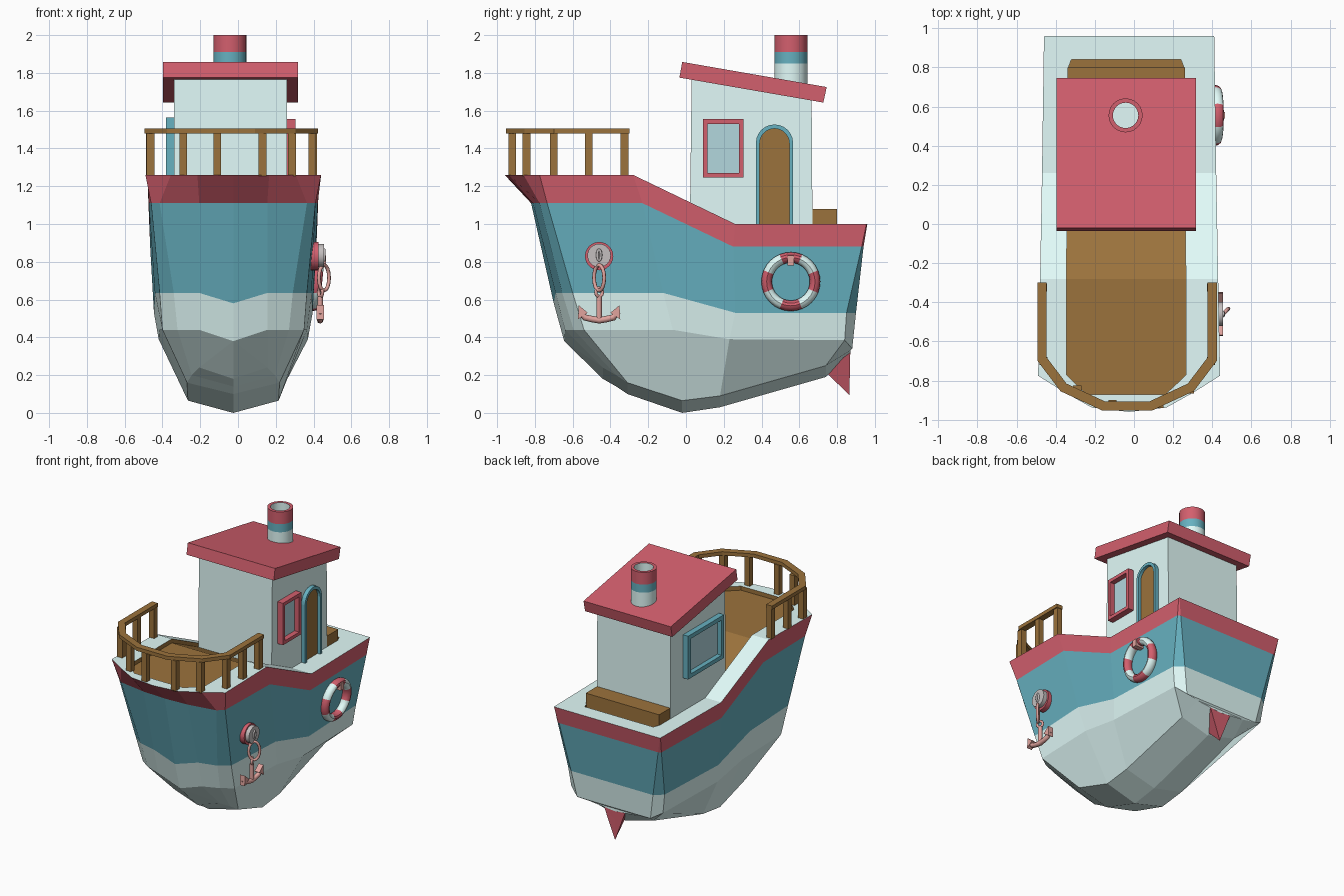
import bpy, bmesh, math
from math import sin, cos, pi
from mathutils import Vector

if "Cube" in bpy.data.objects:
    bpy.data.objects.remove(bpy.data.objects["Cube"])


def mat(name, r, g, b):
    m = bpy.data.materials.new(name)
    m.diffuse_color = (r, g, b, 1)
    m.use_nodes = True
    m.node_tree.nodes["Principled BSDF"].inputs["Base Color"].default_value = m.diffuse_color
    return m


RED = mat("red", .65, .115, .155)
TEAL = mat("teal", .135, .44, .53)
WHITE = mat("pale", .76, .97, .95)
WOOD = mat("wood", .33, .17, .045)
GLASS = mat("glass", .45, .68, .73)
PINK = mat("pink", .75, .37, .34)
GREY = mat("grey", .55, .52, .52)
XC = -.025   # hull centre
CC = -.04    # cabin and deck centre


def skin(name, rows, pick, wrap=False, caps=False, smooth=False):
    """Skin closed loops of points; pick(row, column) gives each face's material."""
    bm = bmesh.new()
    me = bpy.data.meshes.new(name)
    grid = [[bm.verts.new(p) for p in row] for row in rows]
    n, slots = len(rows[0]), []
    for i in range(len(rows) if wrap else len(rows) - 1):
        a, b = grid[i], grid[(i + 1) % len(rows)]
        for j in range(n):
            k = (j + 1) % n
            f = bm.faces.new((a[j], a[k], b[k], b[j]))
            m = pick(i, j)
            if m not in slots:
                slots.append(m)
            f.material_index = slots.index(m)
    if caps:
        bm.faces.new(grid[0])
        bm.faces.new(grid[-1])
    bmesh.ops.remove_doubles(bm, verts=bm.verts, dist=.0005)
    bmesh.ops.recalc_face_normals(bm, faces=bm.faces)
    bm.to_mesh(me)
    bm.free()
    for m in slots:
        me.materials.append(m)
    ob = bpy.data.objects.new(name, me)
    bpy.context.collection.objects.link(ob)
    if smooth:
        bpy.ops.object.select_all(action='DESELECT')
        ob.select_set(True)
        bpy.context.view_layer.objects.active = ob
        bpy.ops.object.shade_smooth_by_angle(angle=math.radians(35))
    return ob


def prism(name, pts, x0, x1, m, smooth=False):
    """Extrude a (y, z) outline along x."""
    return skin(name, [[(x, y, z) for y, z in pts] for x in (x0, x1)],
                lambda i, j: m, caps=True, smooth=smooth)


def frame(name, outer, inner, x0, x1, m):
    """Hollow frame between two (y, z) outlines."""
    rows = [[(x, y, z) for y, z in o]
            for o, x in ((outer, x0), (outer, x1), (inner, x1), (inner, x0))]
    return skin(name, rows, lambda i, j: m, wrap=True)


def rect(y0, y1, z0, z1):
    return [(y0, z0), (y1, z0), (y1, z1), (y0, z1)]


def circle(cy, cz, r, n=24):
    return [(cy + r * cos(2 * pi * i / n), cz + r * sin(2 * pi * i / n)) for i in range(n)]


def arch(y0, y1, z0, top, n=12):
    r, c = (y1 - y0) / 2, (y0 + y1) / 2
    return [(y0, z0), (y1, z0)] + [(c + r * cos(pi * i / n), top - r + r * sin(pi * i / n))
                                   for i in range(n + 1)]


def tube(name, pts, r, m, closed=False):
    cu = bpy.data.curves.new(name, 'CURVE')
    cu.dimensions, cu.bevel_depth, cu.bevel_resolution = '3D', r, 2
    cu.use_fill_caps = True
    sp = cu.splines.new('POLY')
    sp.points.add(len(pts) - 1)
    for p, q in zip(sp.points, pts):
        p.co = (*q, 1)
    sp.use_cyclic_u = closed
    cu.materials.append(m)
    ob = bpy.data.objects.new(name, cu)
    bpy.context.collection.objects.link(ob)
    return ob


# Hull: nine stations from stem to transom centre, one row per colour line
def ring(xs, ys, zs, c=XC):
    half = list(zip(xs, ys, zs))
    return [(c + x, y, z) for x, y, z in half] + [(c - x, y, z) for x, y, z in half[-2:0:-1]]


sheer = [1.26] * 5 + [1.0] * 4
deck = [1.23] * 5 + [.97] * 4
in_x = [0, .20, .265, .305, .305, .30, .295, .28, 0]
in_y = [-.872, -.87, -.81, -.77, -.28, .26, .80, .84, .84]
bilge_y = [-.645, -.44, -.37, -.31, -.02, .18, .74, .87, .87]
rows = [
    ring([0] * 9, in_y, deck, CC),
    ring(in_x, in_y, deck, CC),
    ring(in_x, in_y, sheer, CC),
    ring([0, .19, .33, .465, .455, .445, .435, .433, 0],
         [-.96, -.938, -.86, -.775, -.28, .26, .955, .96, .96], sheer),
    ring([0, .18, .39, .435, .447, .44, .425, .405, 0],
         [-.82, -.81, -.775, -.735, -.23, .25, .93, .94, .94], [1.11] * 5 + [.88] * 4),
    ring([0, .18, .315, .39, .415, .42, .395, .335, 0],
         [-.70, -.69, -.655, -.60, -.12, .26, .85, .90, .90], [.58] + [.635] * 4 + [.53] * 4),
    ring([0, .18, .295, .375, .39, .395, .375, .30, 0],
         [-.645, -.64, -.595, -.54, -.07, .23, .84, .88, .88],
         [.38] + [.44] * 4 + [.39, .385, .34, .34]),
    ring([0, .18, .22, .245, .24, .24, .225, .20, 0], bilge_y,
         [.38, .24, .20, .16, .065, .09, .25, .33, .33]),
    ring([0] * 9, bilge_y, [.38, .18, .14, .10, 0, .03, .19, .31, .31]),
]
bands = [WOOD, WOOD, WHITE, RED, TEAL, WHITE, WHITE, WHITE]
skin("hull", rows, lambda i, j: bands[i])

# Rudder wedge
back = [(XC - .09, .87, .33), (XC + .09, .87, .33), (XC, .865, .095)]
skin("rudder", [[(XC, .868, .25)] * 3, back, [(XC, .735, .22)] * 3], lambda i, j: RED)

# Cabin, sloping roof and stern bench
prism("cabin", [(.02, .95), (.67, .95), (.665, 1.67), (.03, 1.78)], CC - .30, CC + .30, WHITE)
prism("roof", [(-.035, 1.775), (.727, 1.643), (.745, 1.725), (-.02, 1.858)], CC - .357, CC + .357, RED)
prism("stern_bench", rect(.67, .80, .95, 1.08), CC - .30, CC + .30, WOOD)

# Hollow funnel with colour bands
profile = [(.087, 1.68), (.087, 1.85), (.087, 1.91), (.087, 2.0), (.065, 2.0), (.065, 1.80), (0, 1.80)]
funnel = [WHITE, TEAL, RED, RED, WHITE, WHITE]
skin("funnel", [[(x, y, z) for x, y in circle(-.043, .555, r)] for r, z in profile],
     lambda i, j: funnel[i], smooth=True)

# Windows and door
frame("right_window_frame", rect(.09, .305, 1.245, 1.555), rect(.115, .28, 1.27, 1.53), .25, .305, RED)
prism("right_window_glass", rect(.11, .285, 1.265, 1.535), .25, .267, GLASS)
frame("left_window_frame", rect(.10, .52, 1.245, 1.565), rect(.13, .49, 1.275, 1.535), -.33, -.382, TEAL)
prism("left_window_glass", rect(.125, .495, 1.27, 1.54), -.33, -.347, GLASS)
frame("door_frame", arch(.37, .567, .97, 1.527), arch(.39, .547, .98, 1.505), .25, .29, TEAL)
prism("door", arch(.388, .549, .97, 1.507), .25, .268, WOOD)

# Bow railing: mitred handrail and posts
half = [(.435, -.30), (.435, -.69), (.325, -.835), (.12, -.93)]
path = [Vector((x - .035, y)) for x, y in half] + [Vector((-x - .035, y)) for x, y in half[::-1]]
loops = []
for i, p in enumerate(path):
    a = (p - path[i - 1]).normalized() if i else None
    b = (path[i + 1] - p).normalized() if i < len(path) - 1 else a
    a = a or b
    t = (a + b).normalized()
    n = Vector((-t.y, t.x)) * .024 / t.dot(a)
    q, r = p + n, p - n
    loops.append([(q.x, q.y, 1.478), (r.x, r.y, 1.478), (r.x, r.y, 1.505), (q.x, q.y, 1.505)])
skin("handrail", loops, lambda i, j: WOOD, caps=True)
for k, (xl, xr, y) in enumerate([(-.465, .395, -.325), (-.467, .397, -.515), (-.463, .393, -.70),
                                 (-.29, .285, -.845), (-.11, .13, -.92)]):
    for c, side in ((xl, "left"), (xr, "right")):
        prism(f"rail_post_{side}_{k}", rect(y - .021, y + .021, 1.255, 1.48), c - .021, c + .021, WOOD)

# Life ring tilted with the hull side, and its hook
loops = []
for i in range(32):
    u = 2 * pi * i / 32
    row = []
    for k in range(12):
        v = 2 * pi * k / 12
        r = .128 + .028 * cos(v)
        row.append((.412 + .034 * sin(v) + .10 * r * sin(u), .555 + r * cos(u), .695 + r * sin(u)))
    loops.append(row)
skin("life_ring", loops, lambda i, j: WHITE if (i + 2) // 4 % 2 else RED, wrap=True, smooth=True)
prism("life_ring_hook", rect(.538, .573, .78, .832), .37, .465, PINK)

# Anchor hub, chain and anchor
AY = -.46
prism("anchor_hub", circle(AY, .83, .075), .33, .425, RED, smooth=True)
prism("anchor_hub_cap", circle(AY, .833, .062), .42, .455, GREY, smooth=True)


def oval(w, h, cz, cx, turn):
    """Upright oval loop turned about its vertical axis; 0 faces the side."""
    s, c = sin(turn), cos(turn)
    return [(cx + s * w * cos(2 * pi * i / 16), AY + c * w * cos(2 * pi * i / 16),
             cz + h * sin(2 * pi * i / 16)) for i in range(16)]


tube("hub_link", oval(.010, .028, .835, .457, 0), .007, GREY, True)
tube("chain_link", oval(.038, .068, .715, .455, pi / 4), .010, PINK, True)
tube("anchor_eye", oval(.020, .022, .638, .437, -pi / 6), .009, PINK, True)
tube("anchor_shank", [(.435, AY, .615), (.435, AY, .49)], .015, PINK)
arms = [(.10, .535), (.075, .505), (.04, .497), (0, .49)]
tube("anchor_arms", [(.435, AY - y, z) for y, z in arms] +
     [(.435, AY + y, z) for y, z in arms[-2::-1]], .017, PINK)
for s, n in ((-1, "front"), (1, "rear")):
    prism(f"anchor_fluke_{n}", [(AY + s * .108, .57), (AY + s * .06, .53), (AY + s * .112, .495)],
          .415, .455, PINK)
